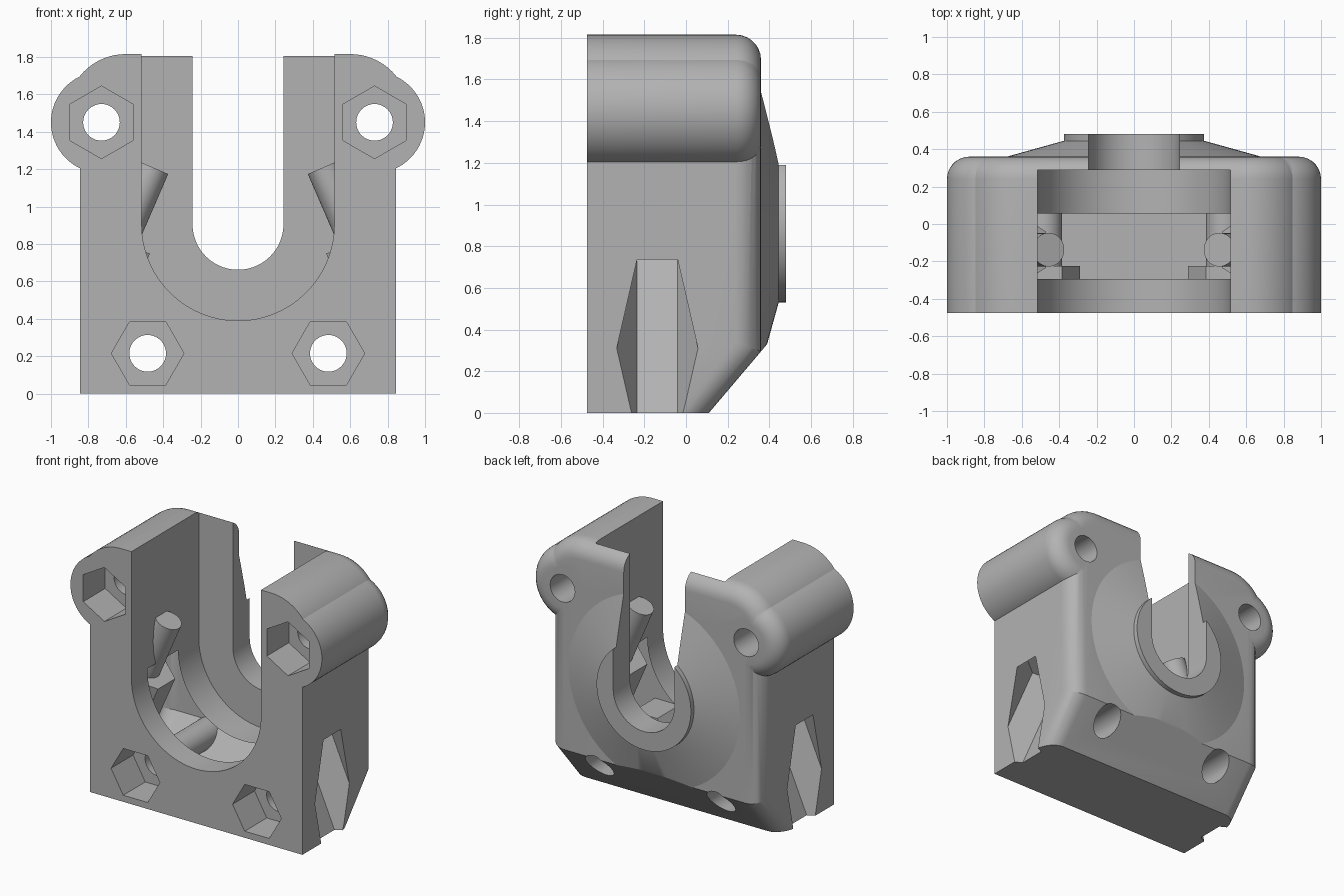
import bpy, bmesh, math
from mathutils import Matrix, Vector

cube = bpy.data.objects.get("Cube")
if cube:
    bpy.data.objects.remove(cube, do_unlink=True)

FRONT, BACK, ROUND = -0.475, 0.36, 0.12
BORE_Z = 0.905

grey = bpy.data.materials.new("plain grey")
grey.use_nodes = True
grey.diffuse_color = (0.45, 0.45, 0.45, 1)
grey.node_tree.nodes["Principled BSDF"].inputs["Base Color"].default_value = (0.45, 0.45, 0.45, 1)


def finish(name, bm):
    bmesh.ops.recalc_face_normals(bm, faces=bm.faces)
    mesh = bpy.data.meshes.new(name)
    bm.to_mesh(mesh)
    bm.free()
    mesh.materials.append(grey)
    obj = bpy.data.objects.new(name, mesh)
    bpy.context.collection.objects.link(obj)
    return obj


def arc(cx, cz, r, start, end, steps):
    angles = [math.radians(start + (end - start) * i / steps) for i in range(steps + 1)]
    return [(cx + r * math.cos(a), cz + r * math.sin(a)) for a in angles]


def ring(cx, cz, r, sides=64, phase=0):
    return arc(cx, cz, r, phase, phase + 360, sides)[:-1]


def prism(name, outline, y0, y1, rounding=0, matrix=None):
    """Extrude an x-z outline along y, optionally rounding the back rim."""
    bm = bmesh.new()
    face = bm.faces.new([bm.verts.new((x, y0, z)) for x, z in outline])
    ext = bmesh.ops.extrude_face_region(bm, geom=[face])["geom"]
    rim = [v for v in ext if isinstance(v, bmesh.types.BMVert)]
    bmesh.ops.translate(bm, verts=rim, vec=(0, y1 - y0, 0))
    if rounding:
        edges = [e for e in ext if isinstance(e, bmesh.types.BMEdge)]
        bmesh.ops.bevel(bm, geom=edges, offset=rounding, segments=7, profile=0.5, affect='EDGES')
    if matrix:
        bm.transform(matrix)
    return finish(name, bm)


def combine(target, other, operation):
    mod = target.modifiers.new(operation, 'BOOLEAN')
    mod.object = other
    mod.operation = operation
    mod.solver = 'EXACT'
    bpy.context.view_layer.objects.active = target
    bpy.ops.object.modifier_apply(modifier=mod.name)
    bpy.data.objects.remove(other, do_unlink=True)


def u_shape(r):
    return arc(0, BORE_Z, r, 180, 360, 48) + [(r, 2.2), (-r, 2.2)]


# Main block: side profile with the lower back chamfer, rounded back corners
bm = bmesh.new()
side = [(FRONT, 0), (0.11, 0), (BACK, 0.295), (BACK, 1.45), (FRONT, 1.45)]
face = bm.faces.new([bm.verts.new((-0.845, y, z)) for y, z in side])
ext = bmesh.ops.extrude_face_region(bm, geom=[face])["geom"]
bmesh.ops.translate(bm, verts=[v for v in ext if isinstance(v, bmesh.types.BMVert)], vec=(1.69, 0, 0))
corners = [e for e in bm.edges
           if abs(e.verts[0].co.x - e.verts[1].co.x) < 1e-4 and all(v.co.y > 0 for v in e.verts)
           and abs(e.verts[0].co.z - e.verts[1].co.z) > 0.1]
bmesh.ops.bevel(bm, geom=corners, offset=ROUND, segments=7, profile=0.5, affect='EDGES')
body = finish("bracket_body", bm)

# Rounded top and the two screw lobes
stadium = arc(0.6, 1.5, 0.315, -90, 90, 32) + arc(-0.6, 1.5, 0.315, 90, 270, 32)
combine(body, prism("top_bar", stadium, FRONT, BACK, ROUND), 'UNION')
for s in (1, -1):
    combine(body, prism("screw_lobe", ring(s * 0.728, 1.45, 0.272), FRONT, BACK, ROUND), 'UNION')

# Conical back boss, trimmed along the chamfer, with its collar
bm = bmesh.new()
loops = [[bm.verts.new((x, y, z)) for x, z in ring(0, BORE_Z, r, 96)]
         for y, r in ((0.3, 0.68), (BACK, 0.68), (0.445, 0.375), (0.48, 0.375))]
for a, b in zip(loops, loops[1:]):
    for i in range(96):
        j = (i + 1) % 96
        bm.faces.new((a[i], a[j], b[j], b[i]))
bm.faces.new(loops[0])
bm.faces.new(loops[-1])
cut = bmesh.ops.bisect_plane(bm, geom=bm.verts[:] + bm.edges[:] + bm.faces[:], plane_co=(0, BACK, 0.295),
                             plane_no=Vector((0, 0.295, -0.25)).normalized(), clear_outer=True)
bmesh.ops.holes_fill(bm, edges=[e for e in bm.edges if e.is_boundary], sides=0)
combine(body, finish("back_boss", bm), 'UNION')

# Wide front channel, narrow back slot, half-ring ledge
combine(body, prism("channel_cutter", u_shape(0.515), -0.7, 0.29), 'DIFFERENCE')
combine(body, prism("slot_cutter", u_shape(0.243), 0.1, 0.7), 'DIFFERENCE')
half_ring = arc(0, BORE_Z, 0.56, 180, 360, 48) + arc(0, BORE_Z, 0.38, 360, 180, 48)
combine(body, prism("ledge", half_ring, -0.295, 0.055), 'UNION')

# Screw holes with hex pockets, and the tilted side screws
tilt = math.radians(23.4)
for s in (1, -1):
    for x, z, phase in ((0.73, 1.45, 30), (0.483, 0.215, 0)):
        combine(body, prism("hole_cutter", ring(s * x, z, 0.098, 40), -0.7, 0.7), 'DIFFERENCE')
        combine(body, prism("nut_cutter", ring(s * x, z, 0.194, 6, phase), -0.7, -0.225), 'DIFFERENCE')
    place = (Matrix.Translation((s * 0.845, -0.1375, 0.31)) @ Matrix.Rotation(-s * tilt, 4, 'Y')
             @ Matrix.Rotation(math.pi / 2, 4, 'X'))
    combine(body, prism("side_nut_cutter", ring(0, 0, 0.195, 6, 90), -0.8, 0.55, 0, place), 'DIFFERENCE')
    combine(body, prism("side_hole_cutter", ring(0, 0, 0.09, 40), 0.3, 0.98, 0, place), 'DIFFERENCE')

# Smooth curved surfaces, crisp edges
bpy.ops.object.select_all(action='DESELECT')
body.select_set(True)
bpy.context.view_layer.objects.active = body
bpy.ops.object.shade_smooth_by_angle(angle=math.radians(25))
